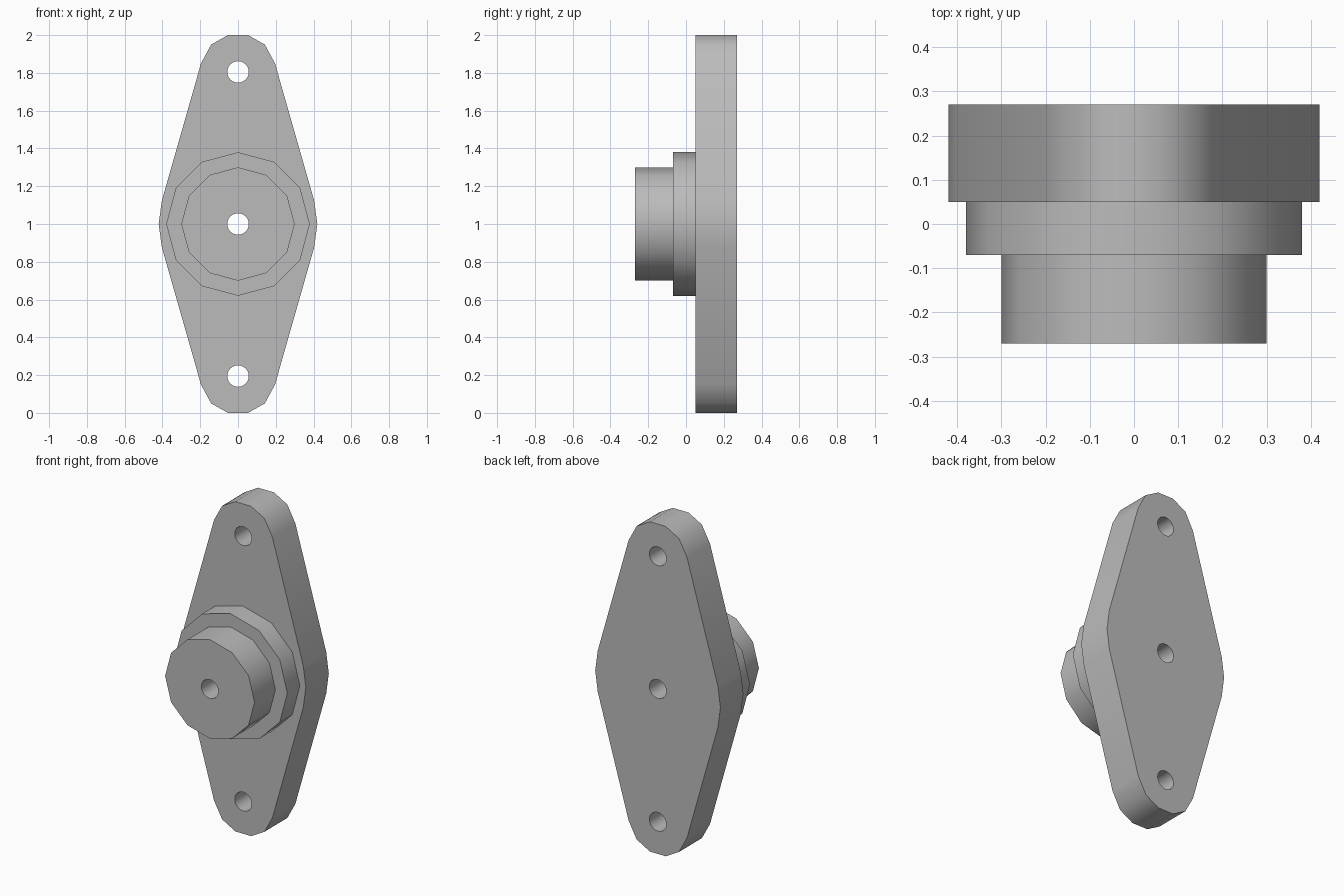
import bpy, bmesh, math
from mathutils import Vector

cube = bpy.data.objects.get("Cube")
if cube:
    bpy.data.objects.remove(cube, do_unlink=True)

# One grey metal
GREY = (0.5, 0.5, 0.5, 1)
metal = bpy.data.materials.new("grey metal")
metal.use_nodes = True
metal.diffuse_color = GREY
metal.node_tree.nodes["Principled BSDF"].inputs["Base Color"].default_value = GREY

HOLE_RADIUS = 0.057
MID = 1.0


def ring(radius, sides, z=MID):
    """Points of a regular polygon in the xz plane."""
    steps = [2 * math.pi * i / sides for i in range(sides)]
    return [(radius * math.cos(a), z + radius * math.sin(a)) for a in steps]


def pierced_slab(name, outline, hole_heights, front, back):
    """Fill an outline around its holes, then extrude it along y."""
    bm = bmesh.new()
    for loop in [outline] + [ring(HOLE_RADIUS, 24, z) for z in hole_heights]:
        verts = [bm.verts.new((x, front, z)) for x, z in loop]
        for i, v in enumerate(verts):
            bm.edges.new((verts[i - 1], v))
    bmesh.ops.triangle_fill(bm, edges=bm.edges[:], use_beauty=True,
                            normal=Vector((0, -1, 0)))
    grown = bmesh.ops.extrude_face_region(bm, geom=bm.faces[:], use_keep_orig=True)
    moved = [g for g in grown["geom"] if isinstance(g, bmesh.types.BMVert)]
    bmesh.ops.translate(bm, verts=moved, vec=(0, back - front, 0))
    bmesh.ops.recalc_face_normals(bm, faces=bm.faces[:])
    mesh = bpy.data.meshes.new(name)
    bm.to_mesh(mesh)
    bm.free()
    mesh.materials.append(metal)
    obj = bpy.data.objects.new(name, mesh)
    bpy.context.collection.objects.link(obj)
    bpy.ops.object.select_all(action="DESELECT")
    obj.select_set(True)
    bpy.context.view_layer.objects.active = obj
    bpy.ops.object.shade_smooth_by_angle(angle=math.radians(40))


# Diamond flange: upper right quarter, mirrored to the other three
quarter = [(0.403, 0.125), (0.196, 0.85), (0.142, 0.95), (0.053, 1.0)]
right = [(x, MID - h) for x, h in reversed(quarter)] + [(0.42, MID)]
right += [(x, MID + h) for x, h in quarter]
flange = right + [(-x, z) for x, z in reversed(right)]
pierced_slab("flange_plate", flange, (0.195, MID, 1.805), 0.05, 0.27)

# Stepped twelve-sided hub
pierced_slab("hub_collar", ring(0.38, 12), (MID,), -0.07, 0.05)
pierced_slab("hub_boss", ring(0.30, 12), (MID,), -0.27, -0.07)
